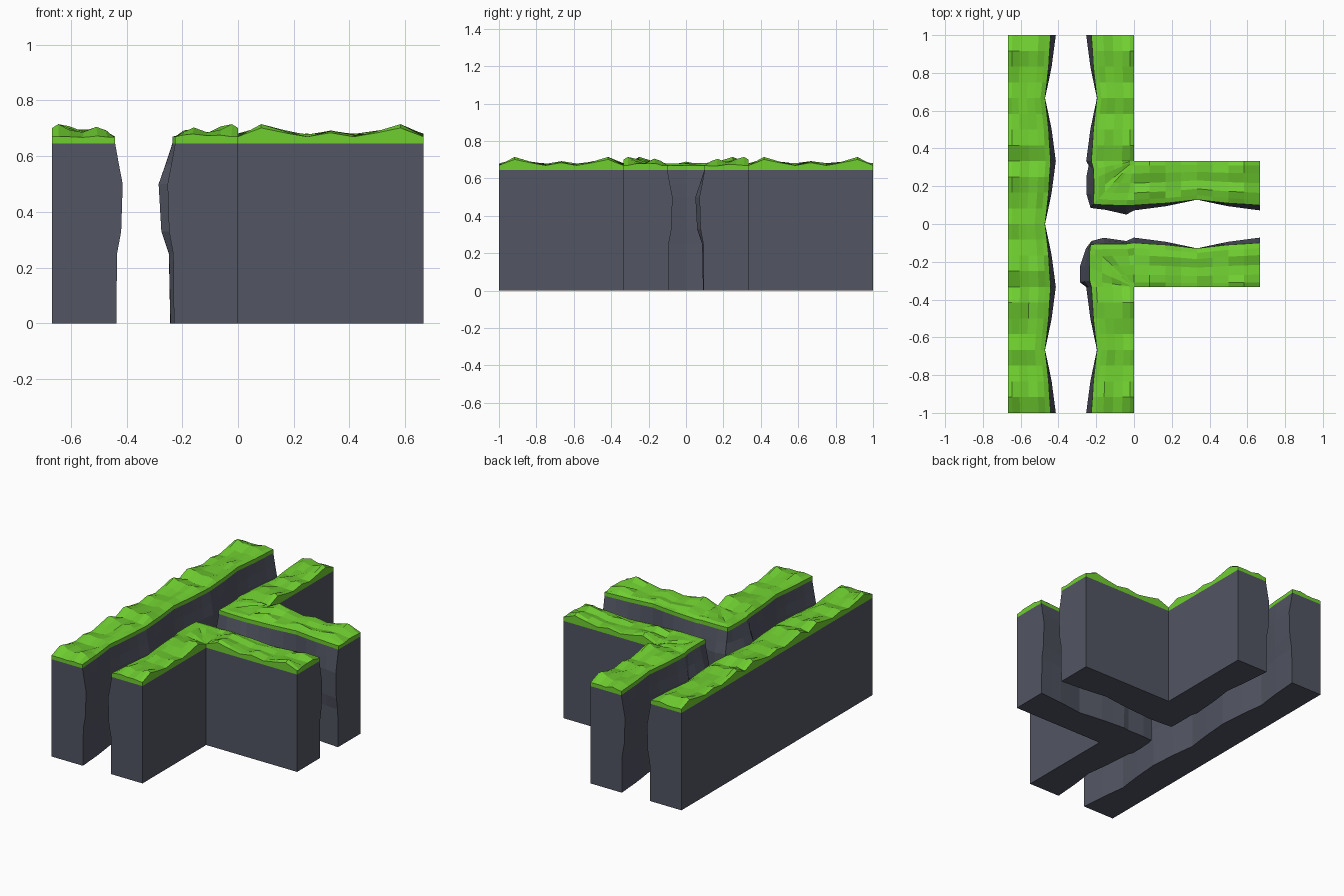
import bpy, bmesh, random
from mathutils import Vector

if "Cube" in bpy.data.objects:
    bpy.data.objects.remove(bpy.data.objects["Cube"])

random.seed(4)
EDGE = 0.645                                   # where rock meets grass
# One repeating tile is eight steps of 1/12 along a wall
CREST = [.67, .715, .69, .67, .69, .67, .69, .715]
RECESS = [0, .006, .011, .02, .03, .02, .011, .006]
BULGE = [.027, .022, .016, .008, 0, .008, .016, .022]
# Rock face: (height, share of the bulge) from top to bottom
LEVELS = [(EDGE, 0), (.57, .5), (.5, 1), (.33, .8), (.25, .25), (0, .15)]
# Grass cross-section: (position across, share of the crest)
ACROSS = [(0, .7), (.1, 1), (.28, .6), (.5, .3), (.72, .55), (.88, .3), (1, 0)]


def material(name, rgb):
    m = bpy.data.materials.new(name)
    m.diffuse_color = (*rgb, 1)
    m.use_nodes = True
    m.node_tree.nodes["Principled BSDF"].inputs["Base Color"].default_value = m.diffuse_color
    return m


ROCK = material("slate", (.085, .092, .125))
GRASS = material("grass_green", (.16, .62, .03))


def sweep(name, rings, gap, mat):
    """Skin a row of sections, leaving the edge that starts at 'gap' open."""
    bm = bmesh.new()
    rows = [[bm.verts.new(p) for p in r] for r in rings]
    n = len(rows[0])
    for a, b in zip(rows, rows[1:]):
        for k in range(n):
            if k != gap:
                j = (k + 1) % n
                bm.faces.new((a[k], a[j], b[j], b[k]))
    bm.faces.new(rows[0])
    bm.faces.new(rows[-1])
    bmesh.ops.remove_doubles(bm, verts=bm.verts, dist=1e-4)
    bmesh.ops.recalc_face_normals(bm, faces=bm.faces)
    me = bpy.data.meshes.new(name)
    bm.to_mesh(me)
    bm.free()
    me.materials.append(mat)
    bpy.context.collection.objects.link(bpy.data.objects.new(name, me))


def wall(name, stations):
    """Each station: outer point, inner grass edge, inner rock bulge, crest height."""
    rock, grass = [], []
    for outer, inner, bulge, crest in stations:
        o, i, b = Vector(outer), Vector(inner), Vector(bulge)
        rock.append([(*o, 0), (*o, EDGE)] +
                    [(*i.lerp(b, s), z) for z, s in LEVELS])
        top = []
        for u, w in ACROSS:
            z = .67 + (crest - .67) * w
            if 0.1 < u < 1:
                z += random.uniform(-.004, .012)
            top.append((*o.lerp(i, u), z))
        grass.append([(*o, EDGE)] + top + [(*i, EDGE)])
    sweep(name + "_rock", rock, 1, ROCK)
    sweep(name + "_grass", grass, len(ACROSS) + 1, GRASS)


# Straight wall on the left
left = []
for k in range(25):
    t, y = k % 8, -1 + k / 12
    x = -.441 - RECESS[t]
    left.append(((-.667, y), (x, y), (x + BULGE[t], y), CREST[t]))
wall("straight_wall", left)

# Corner fans: inner grass edge and rock bulge, with y measured from the centre
BACK_CORNER = [((-.215, .29), (-.24, .31)), ((-.213, .24), (-.252, .25)),
               ((-.213, .16), (-.252, .16)), ((-.215, .105), (-.23, .085)),
               ((-.15, .1), (-.15, .075)), ((-.04, .098), (-.04, .05))]
FRONT_CORNER = [((-.235, .3), (-.285, .31)), ((-.236, .23), (-.285, .22)),
                ((-.235, .15), (-.255, .13)), ((-.23, .108), (-.225, .09)),
                ((-.16, .105), (-.16, .073)), ((-.04, .105), (-.04, .09))]


def corner_wall(name, side, corner):
    st = []
    # leg running along y
    for t in range(9):
        y, k = 1 - t / 12, t % 8
        x = -.226 + RECESS[k]
        st.append(((0, side * y), (x, side * y), (x - BULGE[k], side * y), CREST[k]))
    # bend around the outer corner point
    for i, b in corner:
        st.append(((0, side / 3), (i[0], side * i[1]), (b[0], side * b[1]), .67))
    # arm running along x
    for t in range(9):
        x, k = t / 12, t % 8
        y = .099 + RECESS[k]
        st.append(((x, side / 3), (x, side * y), (x, side * (y - BULGE[k])), CREST[k]))
    wall(name, st)


corner_wall("back_corner_wall", 1, BACK_CORNER)
corner_wall("front_corner_wall", -1, FRONT_CORNER)
